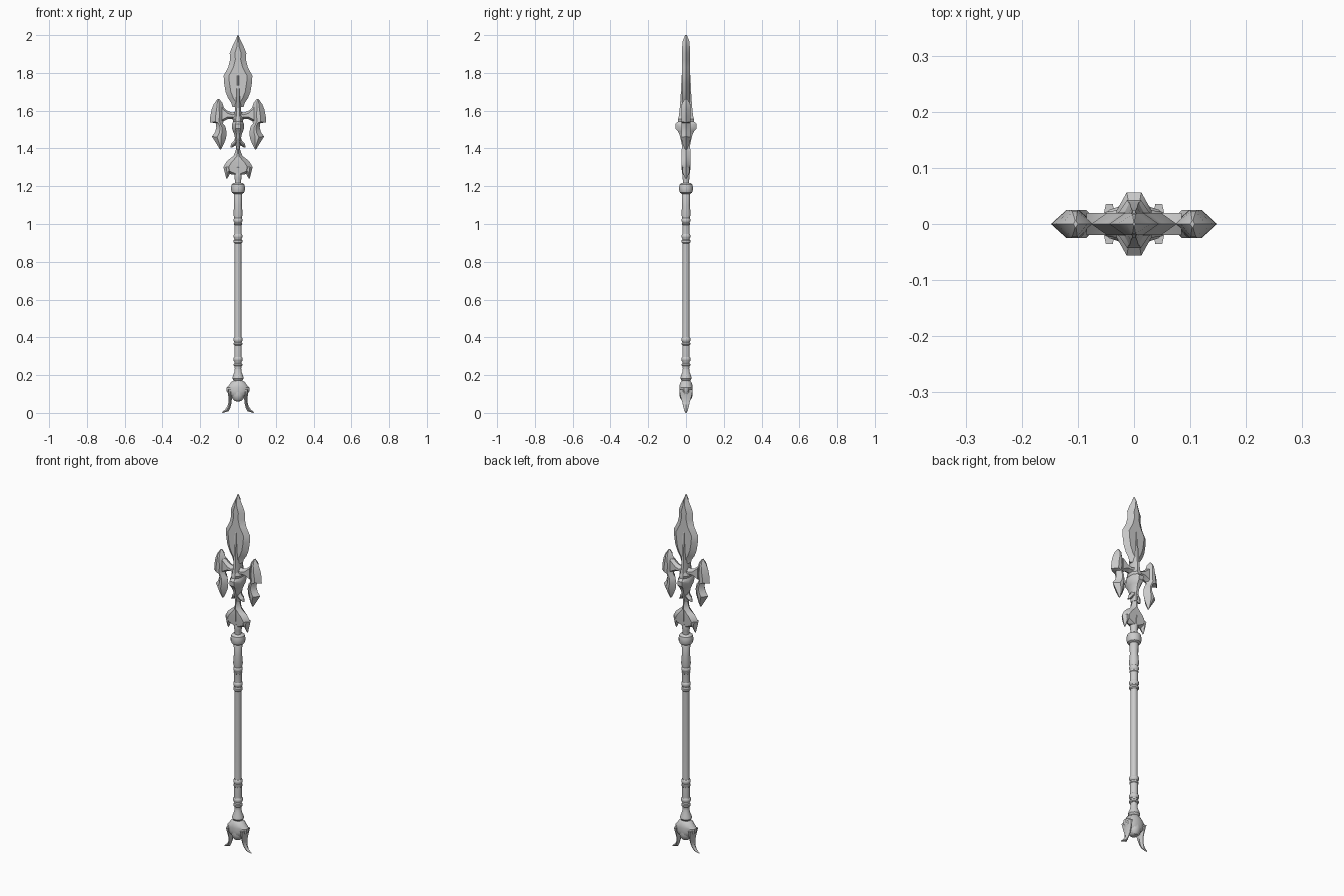
import bpy, bmesh, math


def finish(name, bm, angle=35):
    bmesh.ops.remove_doubles(bm, verts=bm.verts, dist=1e-5)
    bmesh.ops.recalc_face_normals(bm, faces=bm.faces)
    me = bpy.data.meshes.new(name)
    bm.to_mesh(me)
    bm.free()
    for p in me.polygons:
        p.use_smooth = True
    me.set_sharp_from_angle(angle=math.radians(angle))
    ob = bpy.data.objects.new(name, me)
    bpy.context.collection.objects.link(ob)
    return ob


def loft(name, rings, mirror=False, angle=35):
    """Skin a list of closed rings and cap both ends."""
    bm = bmesh.new()
    vs = [[bm.verts.new(p) for p in r] for r in rings]
    n = len(vs[0])
    for a, b in zip(vs, vs[1:]):
        for i in range(n):
            j = (i + 1) % n
            bm.faces.new((a[i], a[j], b[j], b[i]))
    bm.faces.new(vs[0])
    bm.faces.new(vs[-1])
    ob = finish(name, bm, angle)
    if mirror:
        m = ob.modifiers.new("Mirror", 'MIRROR')
        m.use_mirror_merge = False
    return ob


def lathe(name, profile, n=16):
    """Profile rows: (x radius, z) or (x radius, z, y radius)."""
    rings = []
    for p in profile:
        rx, z, ry = p[0], p[1], p[-1] if len(p) == 3 else p[0]
        rings.append([(rx * math.cos(2 * math.pi * (i + .5) / n),
                       ry * math.sin(2 * math.pi * (i + .5) / n), z) for i in range(n)])
    return loft(name, rings)


def edged(name, stations, bevel=.028, mirror=False):
    """Sharp-edged plate. Stations: (x1, z1, x2, z2, half thickness)."""
    rings = []
    for x1, z1, x2, z2, t in stations:
        f = min(.4, bevel / math.hypot(x2 - x1, z2 - z1))
        at = lambda u, y: (x1 + (x2 - x1) * u, y, z1 + (z2 - z1) * u)
        rings.append([at(0, 0), at(f, -t), at(1 - f, -t), at(1, 0), at(1 - f, t), at(f, t)])
    return loft(name, rings, mirror, 30)


def symmetric(name, rows, bevel=.028):
    return edged(name, [(-x, z, x, z, t) for x, z, t in rows], bevel)


# Spear blade
symmetric("spear_blade", [
    (.002, 2.0, .004), (.014, 1.972, .017), (.03, 1.94, .02), (.044, 1.905, .02),
    (.042, 1.87, .02), (.052, 1.83, .02), (.076, 1.785, .02), (.074, 1.75, .02),
    (.066, 1.70, .02), (.052, 1.665, .02), (.035, 1.64, .02), (.03, 1.62, .018)])

# Central spine flaring into the hub
lathe("head_spine", [
    (.004, 1.80, .018), (.008, 1.785, .026), (.011, 1.72, .028), (.015, 1.66, .032),
    (.018, 1.60, .037), (.022, 1.565, .042)], 8)
lathe("head_hub", [
    (.02, 1.575, .038), (.032, 1.555, .046), (.027, 1.542, .046), (.034, 1.53, .061),
    (.034, 1.505, .06), (.028, 1.49, .046), (.02, 1.47, .036), (.014, 1.43, .026),
    (.012, 1.40, .02)], 8)

# Side axe wings with hooked lower lobes
edged("axe_wing", [
    (.1, 1.663, .108, 1.663, .006), (.083, 1.642, .128, 1.635, .022),
    (.073, 1.61, .14, 1.605, .025), (.07, 1.57, .147, 1.57, .025),
    (.074, 1.55, .148, 1.537, .025), (.08, 1.533, .118, 1.535, .025),
    (.066, 1.515, .115, 1.51, .025), (.06, 1.485, .122, 1.485, .025),
    (.063, 1.455, .138, 1.463, .025), (.074, 1.425, .116, 1.428, .02),
    (.09, 1.395, .096, 1.395, .005)], mirror=True)
edged("wing_arm", [
    (0, 1.60, 0, 1.545, .022), (.03, 1.59, .03, 1.555, .02),
    (.055, 1.598, .055, 1.555, .02), (.085, 1.625, .085, 1.54, .02)],
    bevel=.012, mirror=True)

# Small barbs under the hub
edged("small_barb", [
    (0, 1.465, .012, 1.465, .016), (0, 1.43, .022, 1.44, .02),
    (.008, 1.42, .037, 1.425, .018), (.03, 1.405, .04, 1.405, .006)],
    bevel=.012, mirror=True)

# Lower guard with downward fins
symmetric("lower_guard", [
    (.008, 1.405, .02), (.014, 1.385, .022), (.024, 1.36, .024), (.05, 1.34, .024),
    (.062, 1.328, .024), (.077, 1.302, .022), (.072, 1.28, .02), (.035, 1.263, .018)])
edged("guard_fin", [
    (.025, 1.30, .077, 1.302, .02), (.04, 1.272, .071, 1.275, .018),
    (.057, 1.24, .062, 1.24, .004)], bevel=.014, mirror=True)
lathe("guard_spine", [
    (.003, 1.42, .018), (.007, 1.39, .026), (.008, 1.30, .027), (.005, 1.26, .02)], 8)

# Shaft, with collar and grip rings along it
lathe("shaft", [
    (.01, 1.46), (.012, 1.30), (.02, 1.27), (.02, 1.245), (.017, 1.235), (.017, 1.17),
    (.022, 1.16), (.021, 1.10), (.025, 1.05), (.02, 1.03), (.02, .95), (.018, .90),
    (.018, .40), (.02, .37), (.02, .30), (.018, .24), (.016, .22), (.018, .16)])
lathe("collar", [
    (.024, 1.217), (.034, 1.21), (.037, 1.197), (.037, 1.178), (.033, 1.166), (.023, 1.16)])
for i, (z, r, h) in enumerate([(1.02, .024, .012), (1.0, .022, .006), (.935, .024, .012),
                               (.908, .024, .01), (.388, .024, .012), (.365, .023, .008),
                               (.285, .025, .012), (.255, .024, .008)]):
    lathe(f"shaft_ring_{i + 1}", [
        (r - .004, z + h), (r, z + h * .5), (r, z - h * .5), (r - .004, z - h)])

# Pommel: neck, faceted body, core ball and claws
lathe("pommel_neck", [
    (.017, .235), (.02, .215), (.028, .195), (.031, .182), (.024, .172), (.026, .155)])
lathe("pommel_body", [
    (.022, .172, .022), (.038, .163, .03), (.05, .145, .036), (.062, .135, .036),
    (.062, .115, .036), (.052, .097, .034), (.044, .09, .03)], 12)
lathe("pommel_ball", [
    (.034, .12, .034), (.036, .095, .036), (.03, .075, .03), (.018, .063, .02), (.004, .06, .004)])
edged("pommel_claw", [
    (.03, .125, .058, .125, .036), (.032, .085, .052, .095, .03),
    (.034, .055, .05, .06, .02), (.04, .028, .056, .036, .014),
    (.05, .009, .068, .018, .009), (.08, 0, .084, .004, .003)], bevel=.008, mirror=True)
